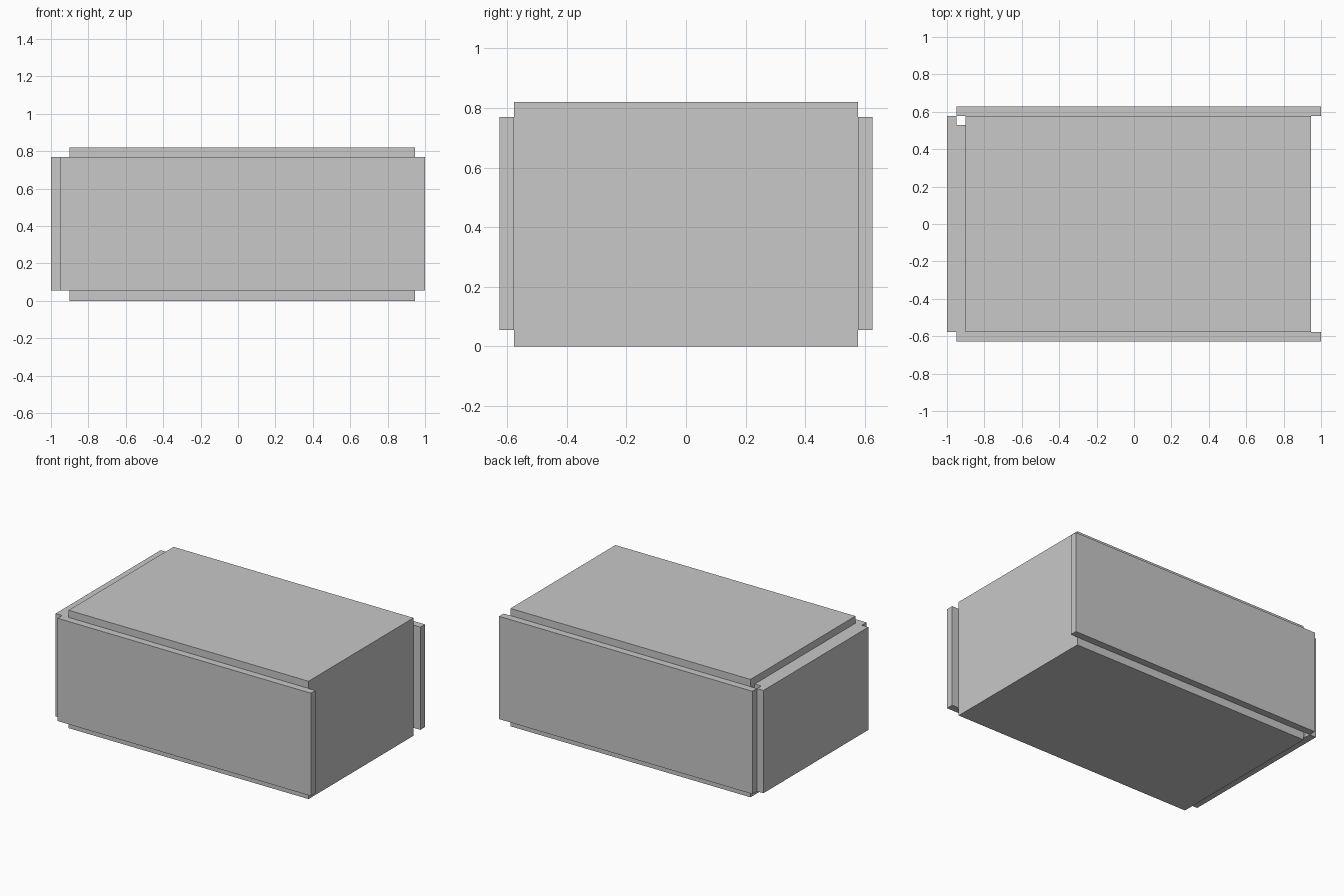
import bpy

if "Cube" in bpy.data.objects:
    bpy.data.objects.remove(bpy.data.objects["Cube"])

grey = bpy.data.materials.new("light_grey")
grey.diffuse_color = (0.578, 0.578, 0.578, 1)
grey.use_nodes = True
grey.node_tree.nodes["Principled BSDF"].inputs["Base Color"].default_value = grey.diffuse_color


def prism(name, outline, z0, z1):
    """Extrude a plan outline (counter-clockwise) from z0 to z1."""
    n = len(outline)
    verts = [(x, y, z) for z in (z0, z1) for x, y in outline]
    faces = [tuple(reversed(range(n))), tuple(range(n, 2 * n))]
    faces += [(i, (i + 1) % n, (i + 1) % n + n, i + n) for i in range(n)]
    mesh = bpy.data.meshes.new(name)
    mesh.from_pydata(verts, [], faces)
    mesh.materials.append(grey)
    obj = bpy.data.objects.new(name, mesh)
    bpy.context.collection.objects.link(obj)
    return obj


def rect(x0, x1, y0, y1):
    return [(x0, y0), (x1, y0), (x1, y1), (x0, y1)]


LOW, HIGH, TOP = 0.055, 0.77, 0.82   # panel bottom, panel top, body height
W = 0.577                            # half depth of the body

# Main block, standing proud of the side panels above and below
prism("box_body", rect(-0.9, 0.947, -W, W), 0, TOP)

# Long panels, overhanging the right end
prism("front_panel", rect(-0.95, 1.0, -0.627, -W), LOW, HIGH)
prism("back_panel", rect(-0.95, 1.0, W, 0.627), LOW, HIGH)

# Left end panel with its open notch at the back corner
prism("left_panel", [(-1.0, -W), (-0.9, -W), (-0.9, 0.53),
                     (-0.95, 0.53), (-0.95, W), (-1.0, W)], LOW, HIGH)
